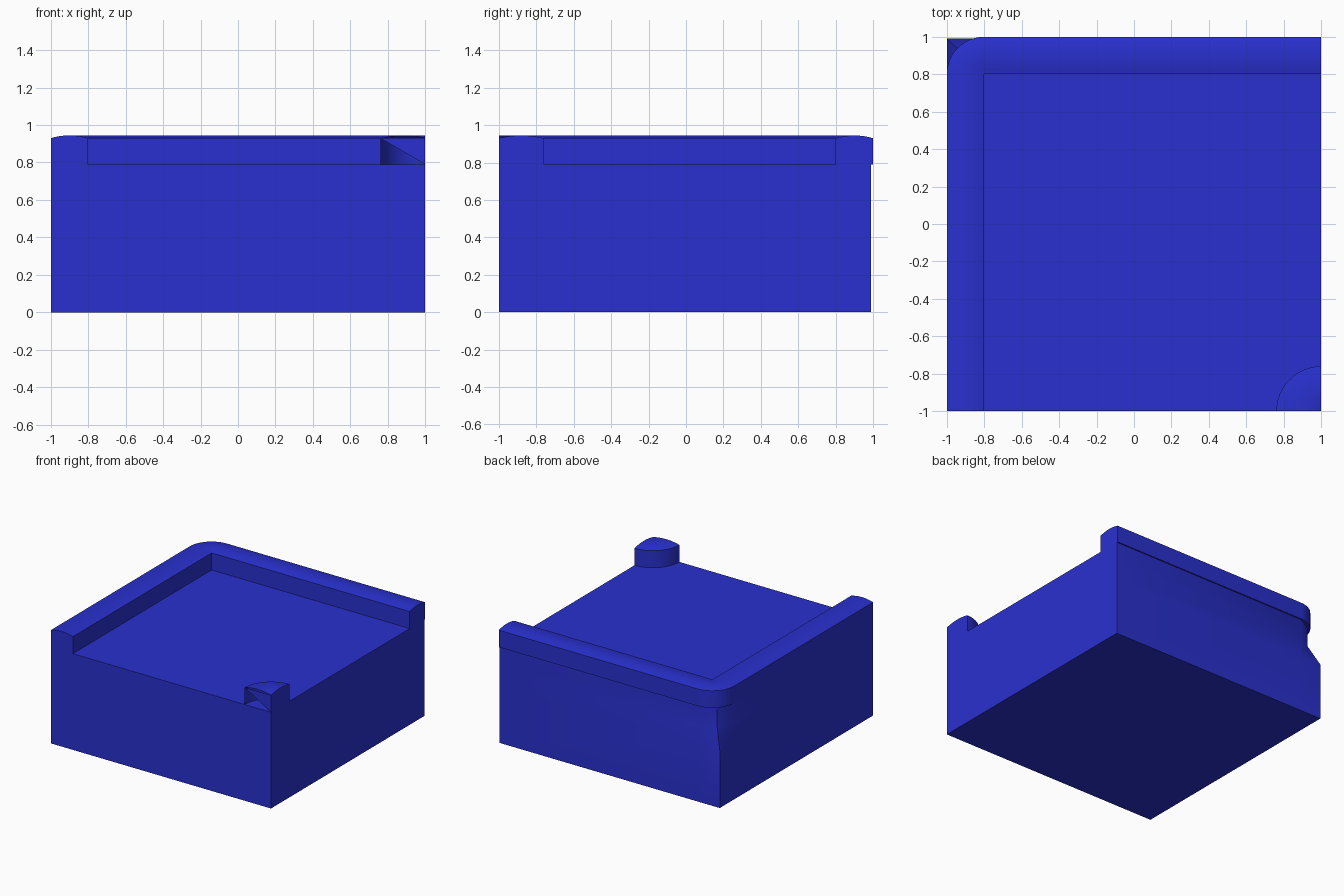
import bpy, bmesh, math

if "Cube" in bpy.data.objects:
    bpy.data.objects.remove(bpy.data.objects["Cube"])

LEDGE, EDGE, CROWN = 0.79, 0.93, 0.015

blue = bpy.data.materials.new("blue")
blue.diffuse_color = (0.022, 0.03, 0.62, 1)
blue.use_nodes = True
blue.node_tree.nodes["Principled BSDF"].inputs["Base Color"].default_value = blue.diffuse_color


def finish(name, bm, closed=True):
    bmesh.ops.remove_doubles(bm, verts=bm.verts, dist=1e-4)
    if closed:
        bmesh.ops.recalc_face_normals(bm, faces=bm.faces)
    mesh = bpy.data.meshes.new(name)
    bm.to_mesh(mesh)
    bm.free()
    mesh.materials.append(blue)
    obj = bpy.data.objects.new(name, mesh)
    bpy.context.collection.objects.link(obj)
    bpy.ops.object.select_all(action='DESELECT')
    obj.select_set(True)
    bpy.context.view_layer.objects.active = obj
    bpy.ops.object.shade_smooth_by_angle(angle=math.radians(30))


def loft(name, rings):
    """Join matching closed rings and cap both ends."""
    bm = bmesh.new()
    vs = [[bm.verts.new(p) for p in ring] for ring in rings]
    n = len(rings[0])
    for a, b in zip(vs, vs[1:]):
        for i in range(n):
            j = (i + 1) % n
            bm.faces.new((a[i], a[j], b[j], b[i]))
    bm.faces.new(vs[0])
    bm.faces.new(vs[-1])
    finish(name, bm)


def crown(width, steps=8):
    """Gently arched top profile: (radius, height) from outside to inside."""
    return [(width * (1 - i / steps),
             EDGE + CROWN * (1 - (2 * i / steps - 1) ** 2)) for i in range(steps + 1)]


# Body: square block whose back left corner is cut back below the rim
def outline(corner, z):
    pts = [(-1, -1), (1, -1), (1, 0.99), (-0.81, 0.99), corner, (-1, 0.8)]
    return [(x, y, z) for x, y in pts]


square, cut = (-1, 0.99), (-0.93, 0.925)
loft("body", [outline(square, 0), outline(square, 0.47),
              outline(cut, 0.63), outline(cut, LEDGE)])

# Rim: arched profile swept along the left side, around the corner, along the back
profile = [(0.2, LEDGE)] + crown(0.2) + [(0, LEDGE)]
path = [(-0.8, -1, 180)]
path += [(-0.8, 0.8, 180 - 90 * i / 12) for i in range(13)]
path += [(1, 0.8, 90)]
rings = []
for x, y, deg in path:
    c, s = math.cos(math.radians(deg)), math.sin(math.radians(deg))
    rings.append([(x + r * c, y + r * s, z) for r, z in profile])
loft("rim", rings)

# Corner post: quarter round with an arched top and a partly open front
bm = bmesh.new()
side = [(0.24, LEDGE)] + crown(0.24)
cols = []
for i in range(13):
    a = math.radians(180 - 90 * i / 12)
    cols.append([bm.verts.new((1 + r * math.cos(a), -1 + r * math.sin(a), z))
                 for r, z in side])
for a, b in zip(cols, cols[1:]):
    for k in range(len(side) - 2):
        bm.faces.new((a[k], b[k], b[k + 1], a[k + 1])[::-1])
    bm.faces.new((a[-2], a[-1], b[-2]))
foot = bm.verts.new((1, -1, LEDGE))
bm.faces.new(cols[-1][::-1] + [foot])
bm.faces.new((cols[0][1], foot, cols[0][-1]))
bm.normal_update()
for f in bm.faces:
    m = f.calc_center_median()
    out = (m.x - 0.92) * f.normal.x + (m.y + 0.92) * f.normal.y + (m.z - 0.84) * f.normal.z
    if out < 0:
        f.normal_flip()
finish("corner_post", bm, closed=False)
